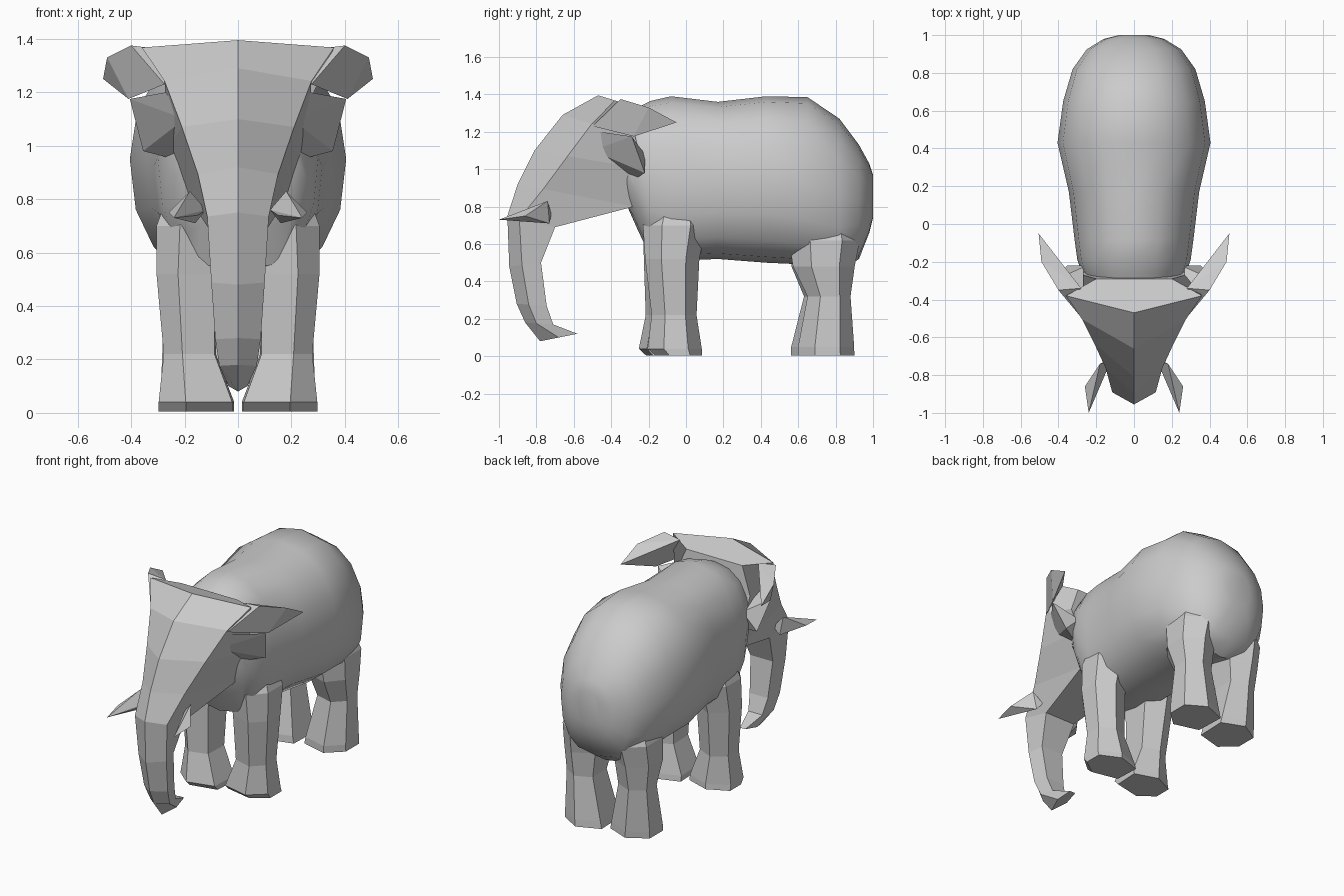
import bpy, bmesh, math


def finish(name, bm, angle=0):
    bmesh.ops.recalc_face_normals(bm, faces=bm.faces)
    me = bpy.data.meshes.new(name)
    bm.to_mesh(me)
    bm.free()
    ob = bpy.data.objects.new(name, me)
    bpy.context.collection.objects.link(ob)
    if angle:
        bpy.ops.object.select_all(action='DESELECT')
        ob.select_set(True)
        bpy.context.view_layer.objects.active = ob
        bpy.ops.object.shade_smooth_by_angle(angle=math.radians(angle))
    return ob


def loft(name, rings, angle=0):
    bm = bmesh.new()
    vs = [[bm.verts.new(p) for p in r] for r in rings]
    n = len(vs[0])
    for a, b in zip(vs, vs[1:]):
        for i in range(n):
            j = (i + 1) % n
            bm.faces.new((a[i], a[j], b[j], b[i]))
    bm.faces.new(vs[0])
    bm.faces.new(vs[-1])
    return finish(name, bm, angle)


def hull(name, pts, side):
    bm = bmesh.new()
    for x, y, z in pts:
        bm.verts.new((x * side, y, z))
    bmesh.ops.convex_hull(bm, input=bm.verts[:])
    return finish(name, bm)


def power(v, e):
    return math.copysign(abs(v) ** e, v)


# Body: barrel sections (y, half width, top, bottom, height of widest point)
sections = [(-0.34, 0.22, 1.29, 0.86, 1.05), (-0.26, 0.275, 1.33, 0.68, 1.02),
            (-0.19, 0.30, 1.365, 0.53, 0.96), (-0.08, 0.315, 1.39, 0.51, 0.92),
            (0.17, 0.345, 1.36, 0.52, 0.95), (0.43, 0.405, 1.39, 0.50, 0.95),
            (0.65, 0.375, 1.385, 0.49, 0.90), (0.82, 0.325, 1.27, 0.45, 0.86),
            (0.925, 0.25, 1.13, 0.52, 0.84), (0.98, 0.16, 1.03, 0.66, 0.83),
            (1.0, 0.08, 0.97, 0.74, 0.84)]
rings = []
for y, w, top, bot, mid in sections:
    ring = []
    for i in range(16):
        a = 2 * math.pi * i / 16
        c, s = math.cos(a), math.sin(a)
        h = (top - mid) if c > 0 else (mid - bot)
        e = 0.92 if c > 0 else 0.72
        ring.append((w * power(s, e), y, mid + h * power(c, 0.9)))
    rings.append(ring)
loft("body", rings, 45)

# Head and trunk: front y,z / back y,z / side half width / back half width / side position
sections = [(-0.47, 1.395, -0.29, 1.34, 0.36, 0.20, 0.5),
            (-0.66, 1.29, -0.27, 1.17, 0.275, 0.27, 0.40),
            (-0.81, 1.10, -0.22, 1.00, 0.21, 0.26, 0.30),
            (-0.90, 0.92, -0.28, 0.80, 0.15, 0.18, 0.22),
            (-0.955, 0.75, -0.70, 0.69, 0.115, 0.11, 0.25),
            (-0.945, 0.48, -0.775, 0.50, 0.10, 0.08, 0.4),
            (-0.905, 0.28, -0.745, 0.27, 0.085, 0.065, 0.4),
            (-0.86, 0.18, -0.71, 0.17, 0.07, 0.05, 0.4),
            (-0.78, 0.08, -0.58, 0.12, 0.035, 0.02, 0.5)]
rings = []
for fy, fz, by, bz, ws, wb, t in sections:
    sy, sz = fy + (by - fy) * t, fz + (bz - fz) * t
    rings.append([(0, fy, fz), (ws, sy, sz), (wb, by, bz),
                  (0, by, bz), (-wb, by, bz), (-ws, sy, sz)])
loft("head_and_trunk", rings)

# Legs: rings of (z, x, y, half width, half depth), tapering away inside the body
front = [(0.005, 0.152, -0.05, 0.145, 0.125), (0.04, 0.152, -0.07, 0.145, 0.145),
         (0.22, 0.178, -0.07, 0.10, 0.12), (0.52, 0.19, -0.075, 0.115, 0.145),
         (0.70, 0.18, -0.06, 0.125, 0.17), (0.88, 0.14, -0.05, 0.10, 0.10)]
hind = [(0.005, 0.15, 0.74, 0.14, 0.15), (0.05, 0.155, 0.74, 0.135, 0.15),
        (0.32, 0.18, 0.76, 0.10, 0.115), (0.48, 0.18, 0.735, 0.12, 0.165),
        (0.62, 0.17, 0.74, 0.13, 0.19), (0.85, 0.12, 0.72, 0.10, 0.15)]


def leg(name, prof, side, shift):
    rings = []
    for z, x, y, w, d in prof:
        k = shift * max(0, 1 - z / 0.6)
        rings.append([(side * (x + w * sx), y + k + d * sy, z) for sx, sy in
                      ((1, -0.4), (0.3, -1), (-0.9, -0.7),
                       (-0.95, 0.6), (0.1, 1), (1, 0.5))])
    loft(name, rings)


# Ears: upper flap, lower lobe; tusks as faceted spikes
flap = [(0.28, -0.34, 1.36), (0.40, -0.35, 1.375), (0.49, -0.20, 1.33),
        (0.505, -0.05, 1.25), (0.41, -0.28, 1.175), (0.275, -0.50, 1.23)]
lobe = [(0.27, -0.46, 1.2), (0.405, -0.29, 1.175), (0.355, -0.22, 0.98),
        (0.25, -0.22, 1.08), (0.24, -0.27, 0.95), (0.20, -0.5, 1.1)]
tusk = [(0.12, -0.72, 0.76), (0.18, -0.74, 0.83), (0.16, -0.73, 0.71),
        (0.26, -0.86, 0.75), (0.15, -0.79, 0.74), (0.24, -1.0, 0.73)]
for side, tag in ((1, "right"), (-1, "left")):
    leg("front_leg_" + tag, front, side, 0.01 if side > 0 else -0.04)
    leg("hind_leg_" + tag, hind, side, 0.01 if side > 0 else -0.03)
    hull("ear_flap_" + tag, flap, side)
    hull("ear_lobe_" + tag, lobe, side)
    hull("tusk_" + tag, tusk, side)
